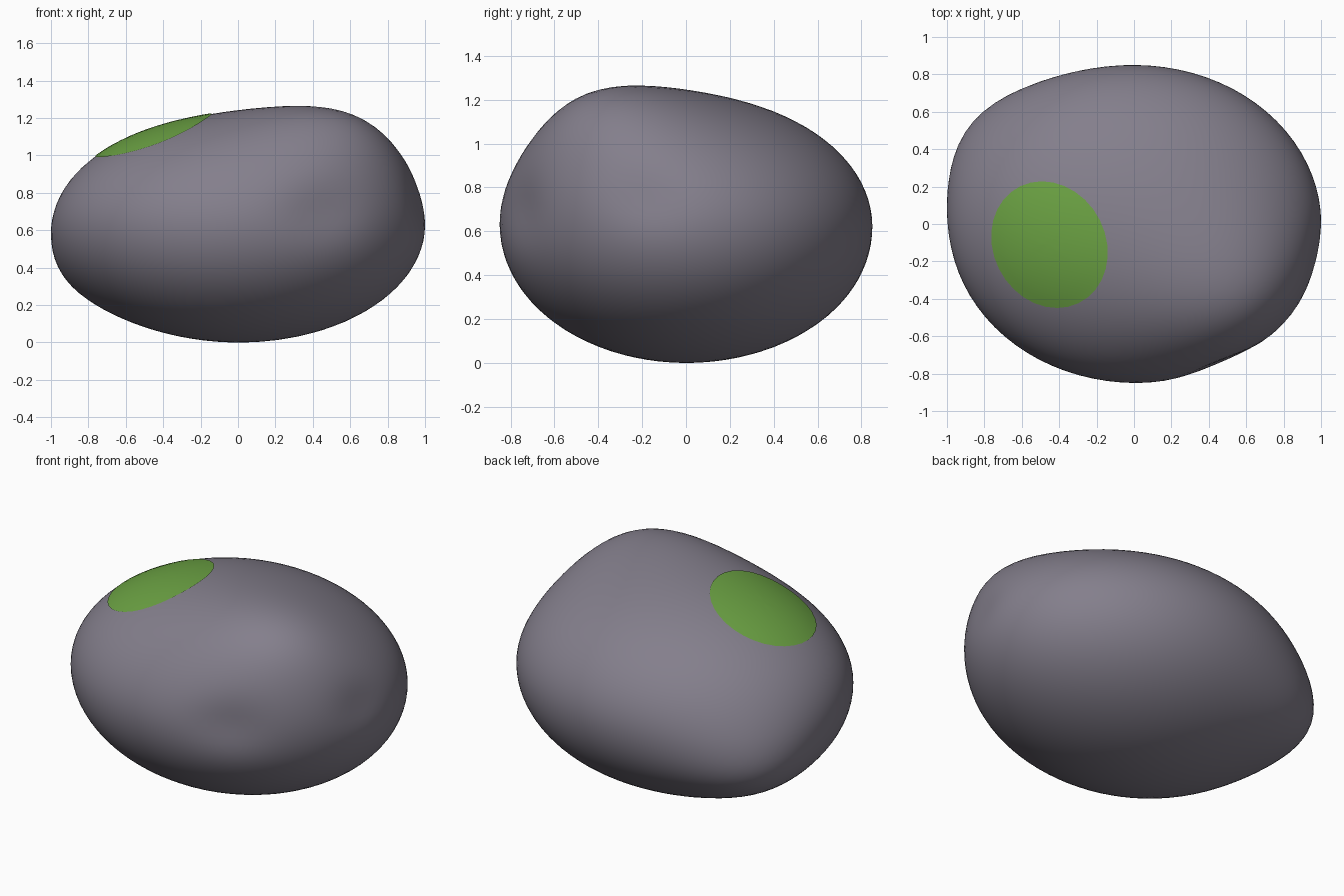
import bpy, bmesh, math
from mathutils import Vector

cube = bpy.data.objects.get("Cube")
if cube:
    bpy.data.objects.remove(cube, do_unlink=True)


def make_material(name, color):
    mat = bpy.data.materials.new(name)
    mat.use_nodes = True
    mat.diffuse_color = (*color, 1)
    bsdf = next(n for n in mat.node_tree.nodes if n.type == 'BSDF_PRINCIPLED')
    bsdf.inputs["Base Color"].default_value = (*color, 1)
    bsdf.inputs["Roughness"].default_value = 0.9
    return mat


def make_object(name, bm, mat):
    mesh = bpy.data.meshes.new(name)
    bm.to_mesh(mesh)
    bm.free()
    for poly in mesh.polygons:
        poly.use_smooth = True
    mesh.materials.append(mat)
    obj = bpy.data.objects.new(name, mesh)
    bpy.context.collection.objects.link(obj)
    return obj


stone = make_material("grey stone", (0.23, 0.212, 0.262))
moss = make_material("green moss", (0.147, 0.36, 0.056))

# Lumps and dents: centre on the unit sphere, push direction and height, spread
LUMPS = [
    ((0.52, -0.40, 0.75), (0.40, -0.45, 0.80), 0.17, 0.40),    # top knob
    ((-0.76, 0.53, -0.35), (-0.75, 0.55, -0.35), 0.12, 0.35),  # back corner
    ((0.45, -0.88, 0.10), (0.40, -0.90, 0.00), -0.03, 0.16),   # front dent
    ((0.97, -0.20, 0.18), (1.00, -0.10, 0.00), -0.02, 0.14),   # side dent
]
SIZE = Vector((2.0, 1.7, 1.265))


def rock_point(u):
    p = Vector((u.x, u.y * 0.85, u.z * (0.59 if u.z > 0 else 0.63)))
    for centre, push, height, spread in LUMPS:
        d2 = (u - Vector(centre)).length_squared
        p += Vector(push) * height * math.exp(-d2 / (2 * spread ** 2))
    return p


# Boulder: a lumpy ellipsoid fitted to its overall size and set on the ground
bm = bmesh.new()
bmesh.ops.create_icosphere(bm, subdivisions=5, radius=1)
for v in bm.verts:
    v.co = rock_point(v.co.normalized())
for axis in range(3):
    values = [v.co[axis] for v in bm.verts]
    low, span = min(values), max(values) - min(values)
    start = 0 if axis == 2 else -SIZE[axis] / 2
    for v in bm.verts:
        v.co[axis] = start + (v.co[axis] - low) / span * SIZE[axis]
boulder = make_object("boulder", bm, stone)
bpy.context.view_layer.update()

# Moss patch: a thin oval laid over the boulder's top surface
SIDES, RINGS = 32, 8


def on_boulder(x, y):
    hit, co, normal, _ = boulder.ray_cast(Vector((x, y, 3)), Vector((0, 0, -1)))
    return co + normal * 0.005


bm = bmesh.new()
middle = bm.verts.new(on_boulder(-0.45, -0.11))
previous = None
for r in range(1, RINGS + 1):
    ring = []
    for s in range(SIDES):
        a = math.tau * s / SIDES
        ox, oy = 0.308 * math.cos(a) * r / RINGS, 0.337 * math.sin(a) * r / RINGS
        ring.append(bm.verts.new(on_boulder(-0.45 + ox - 0.12 * oy, -0.11 + oy)))
    for s in range(SIDES):
        t = (s + 1) % SIDES
        if previous:
            bm.faces.new((previous[s], ring[s], ring[t], previous[t]))
        else:
            bm.faces.new((middle, ring[s], ring[t]))
    previous = ring
make_object("moss_patch", bm, moss)
